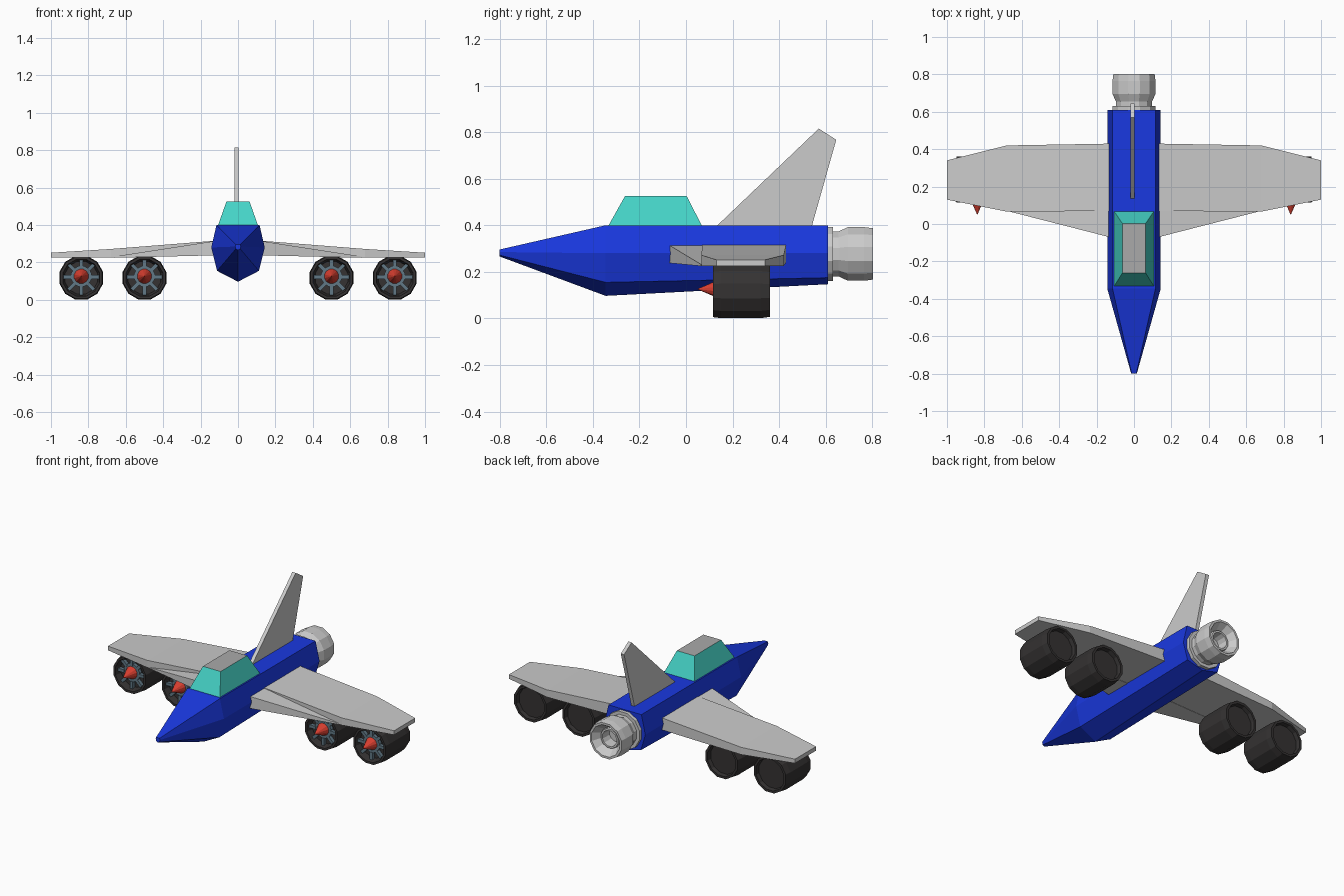
import bpy, bmesh
from math import cos, sin, pi
from mathutils import Matrix, Vector

if "Cube" in bpy.data.objects:
    bpy.data.objects.remove(bpy.data.objects["Cube"])


def mat(name, r, g, b):
    m = bpy.data.materials.new(name)
    m.diffuse_color = (r, g, b, 1)
    m.use_nodes = True
    m.node_tree.nodes["Principled BSDF"].inputs["Base Color"].default_value = m.diffuse_color
    return m


BLUE = mat("blue", 0.01, 0.04, 0.75)
TEAL = mat("glass", 0.06, 0.65, 0.57)
RED = mat("red", 0.7, 0.05, 0.03)
DARK = mat("dark", 0.035, 0.032, 0.032)
STEEL = mat("steel", 0.12, 0.19, 0.24)


def finish(name, bm, *mats):
    bmesh.ops.recalc_face_normals(bm, faces=bm.faces)
    me = bpy.data.meshes.new(name)
    bm.to_mesh(me)
    bm.free()
    for m in mats:
        me.materials.append(m)
    ob = bpy.data.objects.new(name, me)
    bpy.context.collection.objects.link(ob)
    return ob


def loft(name, sections, *mats):
    """Skin a row of equal-sized loops and cap both ends."""
    bm = bmesh.new()
    loops = [[bm.verts.new(p) for p in s] for s in sections]
    n = len(loops[0])
    for a, b in zip(loops, loops[1:]):
        for i in range(n):
            j = (i + 1) % n
            bm.faces.new((a[i], a[j], b[j], b[i]))
    bm.faces.new(loops[0])
    bm.faces.new(loops[-1])
    return finish(name, bm, *mats)


def turned(name, x, z, profile, *mats, sides=12):
    """Revolve (y, radius) points about a lengthwise axis."""
    secs = []
    for y, r in profile:
        angs = [2 * pi * (i + 0.5) / sides for i in range(sides)]
        secs.append([(x + r * cos(a), y, z + r * sin(a)) for a in angs])
    return loft(name, secs, *mats)


def mirror_x(ob):
    ob.modifiers.new("mirror", "MIRROR").use_axis[0] = True


# Fuselage: seven-sided section, pulled to a small nose tip
def hull(y, wt, ws, wb, zt, zs, zl, zb):
    half = [(wt, zt), (ws, zs), (wb, zl)]
    return ([(x, y, z) for x, z in half] + [(0, y, zb)]
            + [(-x, y, z) for x, z in reversed(half)])


loft("fuselage", [
    hull(-0.8, 0.012, 0.015, 0.012, 0.296, 0.285, 0.272, 0.266),
    hull(-0.345, 0.115, 0.143, 0.112, 0.4, 0.28, 0.155, 0.097),
    hull(0.61, 0.115, 0.143, 0.112, 0.4, 0.28, 0.175, 0.147)], BLUE)


# Wings and the wedge along the inner leading edge
def rib(x, front, back, zb, zt):
    return [(x, front, zb), (x, back, zb), (x, back, zt), (x, front, zt)]


mirror_x(loft("wing", [
    rib(0.11, 0.07, 0.43, 0.24, 0.317),
    rib(0.68, 0.066, 0.42, 0.226, 0.272),
    rib(1.0, 0.13, 0.34, 0.226, 0.252)]))
mirror_x(loft("wing_root_wedge", [
    rib(0.12, -0.073, 0.1, 0.238, 0.315),
    rib(0.66, 0.065, 0.1, 0.225, 0.232)]))

# Tail fin
fin = [(0.13, 0.395), (0.57, 0.815), (0.645, 0.767), (0.54, 0.395)]
loft("tail_fin", [[(x, y, z) for y, z in fin] for x in (-0.019, 0.004)])

# Canopy: tapered box with inset glass on the four sloping sides
bm = bmesh.new()
lo = [bm.verts.new(p) for p in ((-.108, -.335, .395), (.108, -.335, .395),
                                (.108, .07, .395), (-.108, .07, .395))]
hi = [bm.verts.new(p) for p in ((-.062, -.262, .525), (.062, -.262, .525),
                                (.062, .003, .525), (-.062, .003, .525))]
bm.faces.new(lo[::-1])
bm.faces.new(hi)
sides = [bm.faces.new((lo[i], lo[(i + 1) % 4], hi[(i + 1) % 4], hi[i]))
         for i in range(4)]
bmesh.ops.inset_individual(bm, faces=sides, thickness=0.009, depth=-0.003)
for f in sides:
    f.material_index = 1
finish("canopy", bm, mat("frame", 0.4, 0.4, 0.4), TEAL)

# Main rear engine with hollow nozzle
turned("rear_engine_collar", 0, 0.277,
       [(0.59, 0.12), (0.632, 0.12), (0.632, 0.09)])
turned("rear_nozzle", 0, 0.277, [
    (0.62, 0.1), (0.655, 0.1), (0.695, 0.119), (0.765, 0.119), (0.803, 0.114),
    (0.803, 0.1), (0.75, 0.065), (0.765, 0.062), (0.765, 0.05), (0.7, 0.045)])

# Four fan engines under the wings
ZC = 0.118
for k, x in enumerate((-0.838, -0.5, 0.5, 0.838)):
    turned(f"fan_casing_{k}", x, ZC, [
        (0.155, 0.09), (0.115, 0.102), (0.115, 0.116), (0.15, 0.121),
        (0.32, 0.121), (0.36, 0.115), (0.36, 0.1), (0.335, 0.095)], DARK)
    turned(f"spinner_{k}", x, ZC + 0.008,
           [(0.05, 0.001), (0.15, 0.046)], RED)
    turned(f"fan_hub_{k}", x, ZC + 0.008,
           [(0.135, 0.046), (0.135, 0.057), (0.16, 0.057)], STEEL)
    bm = bmesh.new()
    for i in range(8):
        m = (Matrix.Translation((x, 0.142, ZC + 0.004))
             @ Matrix.Rotation(i * pi / 4, 4, "Y")
             @ Matrix.Translation((0, 0, 0.073))
             @ Matrix.Diagonal((0.019, 0.022, 0.045, 1)))
        bmesh.ops.create_cube(bm, size=1, matrix=m)
    finish(f"fan_blades_{k}", bm, STEEL)
